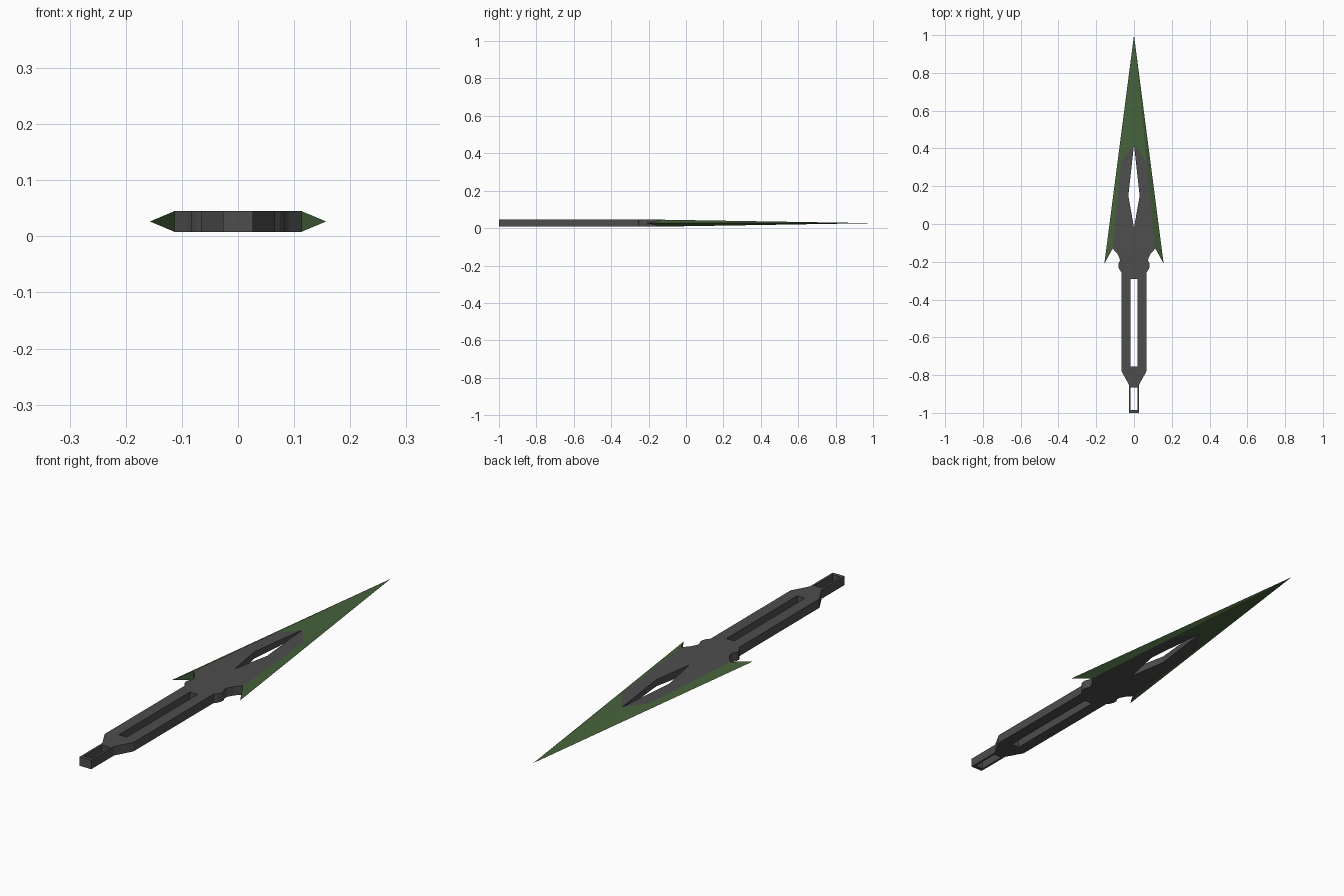
import bpy

if "Cube" in bpy.data.objects:
    bpy.data.objects.remove(bpy.data.objects["Cube"])

ZC, H = 0.0265, 0.0185   # mid-plane height and half thickness


def material(name, rgb):
    m = bpy.data.materials.new(name)
    m.diffuse_color = (*rgb, 1)
    m.use_nodes = True
    m.node_tree.nodes["Principled BSDF"].inputs["Base Color"].default_value = m.diffuse_color
    return m


GREY = material("dark grey metal", (0.075, 0.075, 0.075))
GREEN = material("dark green edge", (0.062, 0.125, 0.045))


def half_thickness(y):
    # constant along the handle, tapering to nothing at the tip
    return H if y < -0.13 else H * (1 - y) / 1.13


# Right-half plan outlines, counter-clockwise; a third value overrides thickness
S, W, T = 0.018, 0.066, 0.027          # slot, grip and tang half widths
guard = [(0, -.13), (0, -.29), (S, -.29), (W, -.29), (W, -.255), (.075, -.245),
         (.083, -.228), (.083, -.212), (.075, -.196), (.076, -.18), (.09, -.155), (.113, -.13)]
grip = [(S, -.29), (S, -.755), (W, -.755), (W, -.29)]
taper = [(0, -.755), (0, -.865), (S, -.865), (T, -.865), (T, -.85), (W, -.78),
         (W, -.755), (S, -.755)]
tang = [(S, -.865), (S, -.985), (T, -.985), (T, -.865)]
tang_end = [(0, -.985), (0, -1), (T, -1), (T, -.985), (S, -.985)]
core = [(0, -.13), (.113, -.13), (.067, .33), (0, .42), (.03, .15), (0, -.02)]
point = [(0, .42), (.067, .33), (0, 1)]
bevel = [(.113, -.13), (.157, -.21, 0), (0, 1), (.067, .33)]

PARTS = {
    "handle": (GREY, [guard, grip, taper, tang, tang_end]),
    "blade_core": (GREY, [core]),
    "blade_edge": (GREEN, [point, bevel]),
}

# Every directed outline edge, so that walls appear only on open borders
EDGES = {(p[i][:2], p[(i + 1) % len(p)][:2])
         for _, polys in PARTS.values() for p in polys for i in range(len(p))}


def build(name, mat, polys):
    verts, faces, index = [], [], {}

    def v(pt, side, sx):
        h = pt[2] if len(pt) > 2 else half_thickness(pt[1])
        co = (round(sx * pt[0], 5), pt[1], round(ZC + side * h, 6))
        if co not in index:
            index[co] = len(verts)
            verts.append(co)
        return index[co]

    def add(ids, flip):
        ids = list(dict.fromkeys(ids))
        if len(ids) > 2:
            faces.append(ids[::-1] if flip else ids)

    for sx in (1, -1):
        for p in polys:
            add([v(q, 1, sx) for q in p], sx < 0)       # top
            add([v(q, -1, sx) for q in p], sx > 0)      # bottom
            for i, a in enumerate(p):                   # side walls
                b = p[(i + 1) % len(p)]
                if (b[:2], a[:2]) in EDGES or a[0] == b[0] == 0:
                    continue
                add([v(a, 1, sx), v(a, -1, sx), v(b, -1, sx), v(b, 1, sx)], sx < 0)

    me = bpy.data.meshes.new(name)
    me.from_pydata(verts, [], faces)
    me.materials.append(mat)
    me.update()
    bpy.context.collection.objects.link(bpy.data.objects.new(name, me))


for part, (mat, polys) in PARTS.items():
    build(part, mat, polys)
